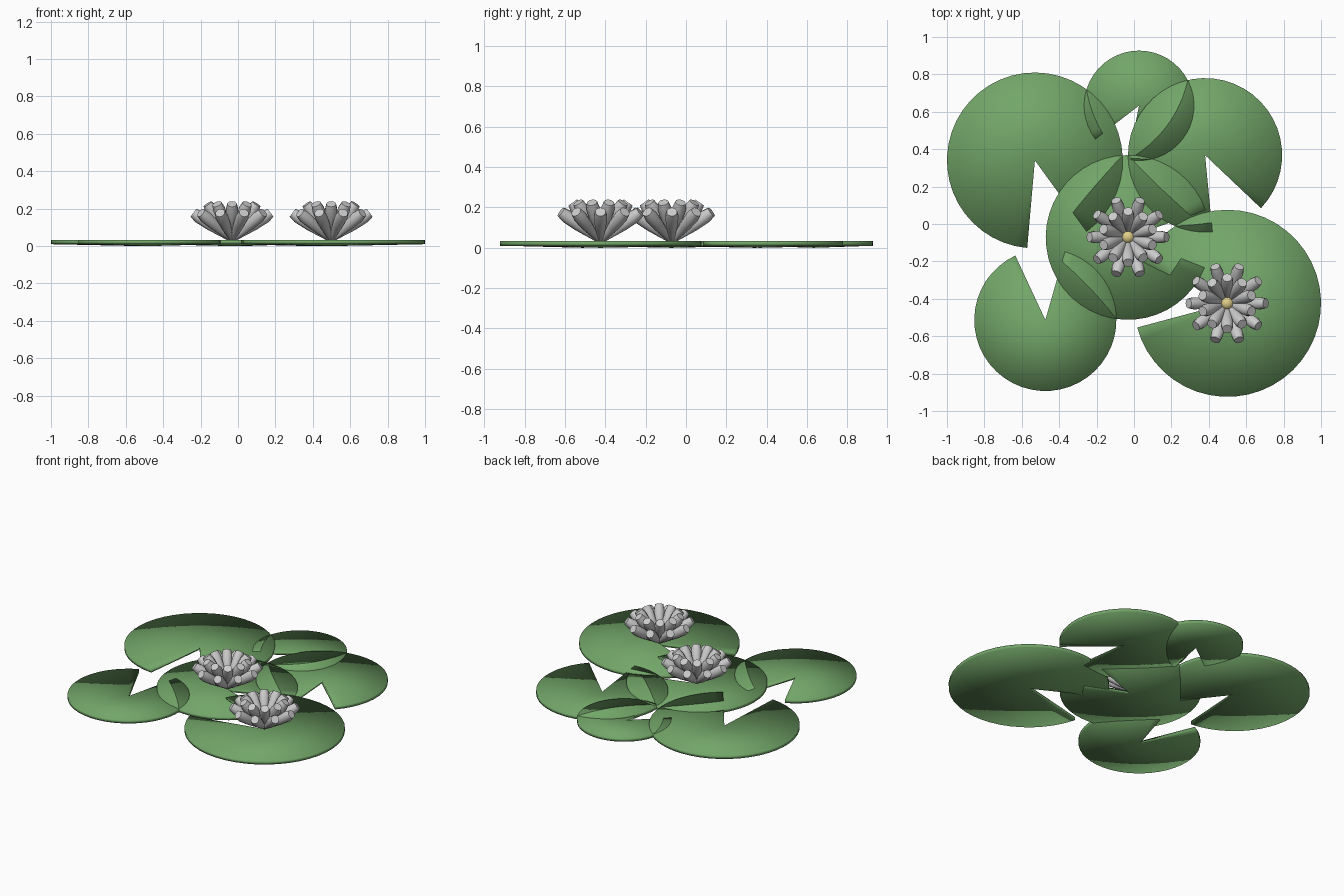
import bpy, bmesh
from math import radians, sin, cos
from mathutils import Matrix, Vector

if "Cube" in bpy.data.objects:
    bpy.data.objects.remove(bpy.data.objects["Cube"])


def material(name, col):
    m = bpy.data.materials.new(name)
    m.diffuse_color = (*col, 1)
    m.use_nodes = True
    m.node_tree.nodes["Principled BSDF"].inputs["Base Color"].default_value = m.diffuse_color
    return m


GREEN = material("leaf_green", (0.17, 0.38, 0.14))
YELLOW = material("pollen_yellow", (0.75, 0.62, 0.25))


def finish(bm, name, mat=None):
    bmesh.ops.recalc_face_normals(bm, faces=bm.faces)
    for f in bm.faces:
        f.smooth = True
    me = bpy.data.meshes.new(name)
    bm.to_mesh(me)
    bm.free()
    ob = bpy.data.objects.new(name, me)
    bpy.context.collection.objects.link(ob)
    if mat:
        me.materials.append(mat)
    return ob


# Shallow dished pad with a wedge notch centred on angle "notch"
def lily_pad(name, x, y, r, notch, gap=41, n=40):
    bm = bmesh.new()
    top_c, low_c = bm.verts.new((x, y, 0.021)), bm.verts.new((x, y, 0.0))
    top, low = [], []
    for i in range(n + 1):
        a = radians(notch + gap / 2 + (360 - gap) * i / n)
        px, py = x + r * cos(a), y + r * sin(a)
        top.append(bm.verts.new((px, py, 0.033)))
        low.append(bm.verts.new((px, py, 0.010)))
    for i in range(n):
        bm.faces.new((top_c, top[i], top[i + 1]))
        bm.faces.new((low_c, low[i + 1], low[i]))
        bm.faces.new((top[i], low[i], low[i + 1], top[i + 1]))
    for i in (0, n):
        bm.faces.new((top_c, top[i], low[i], low_c))
    finish(bm, name, GREEN)


# Petal: lathed stick that widens then tapers at a blunt tip
def add_petal(bm, origin, az, elev, length, width, sides=10):
    prof = [(0, 0.25), (0.55, 0.85), (0.85, 1.0), (1.0, 0.78)]
    rot = Matrix.Rotation(az, 3, 'Z') @ Matrix.Rotation(radians(90) - elev, 3, 'Y')
    rings = []
    for t, w in prof:
        rings.append([bm.verts.new(origin + rot @ Vector((
            w * width * cos(radians(360 * k / sides)),
            w * width * sin(radians(360 * k / sides)), t * length)))
            for k in range(sides)])
    for a, b in zip(rings, rings[1:]):
        for k in range(sides):
            j = (k + 1) % sides
            bm.faces.new((a[k], a[j], b[j], b[k]))
    bm.faces.new(rings[0])
    bm.faces.new(rings[-1])


def flower(label, x, y):
    base = Vector((x, y, 0.028))
    bm = bmesh.new()
    for count, offset, elev, length in ((10, 0, 36, 0.255), (10, 18, 55, 0.24)):
        for i in range(count):
            add_petal(bm, base, radians(offset + 360 * i / count),
                      radians(elev), length, 0.034)
    ob = finish(bm, label + "_petals")
    bpy.context.view_layer.objects.active = ob
    ob.select_set(True)
    bpy.ops.object.shade_smooth_by_angle(angle=radians(40))
    ob.select_set(False)
    # Flower centre
    bm = bmesh.new()
    bmesh.ops.create_uvsphere(bm, u_segments=16, v_segments=10, radius=0.037,
                              matrix=Matrix.Translation((x, y, 0.085)))
    finish(bm, label + "_centre", YELLOW)


# Pads: name, x, y, radius, notch direction
for p in (("pad_back_left", -0.53, 0.34, 0.47, 285.5),
          ("pad_back_right", 0.38, 0.368, 0.412, 296),
          ("pad_front_right", 0.50, -0.424, 0.50, 174.5),
          ("pad_front_left", -0.474, -0.513, 0.38, 94.5),
          ("pad_back_small", 0.027, 0.633, 0.294, 238),
          ("pad_middle", -0.032, -0.072, 0.44, -1)):
    lily_pad(*p)

flower("middle_flower", -0.032, -0.07)
flower("right_flower", 0.498, -0.424)
